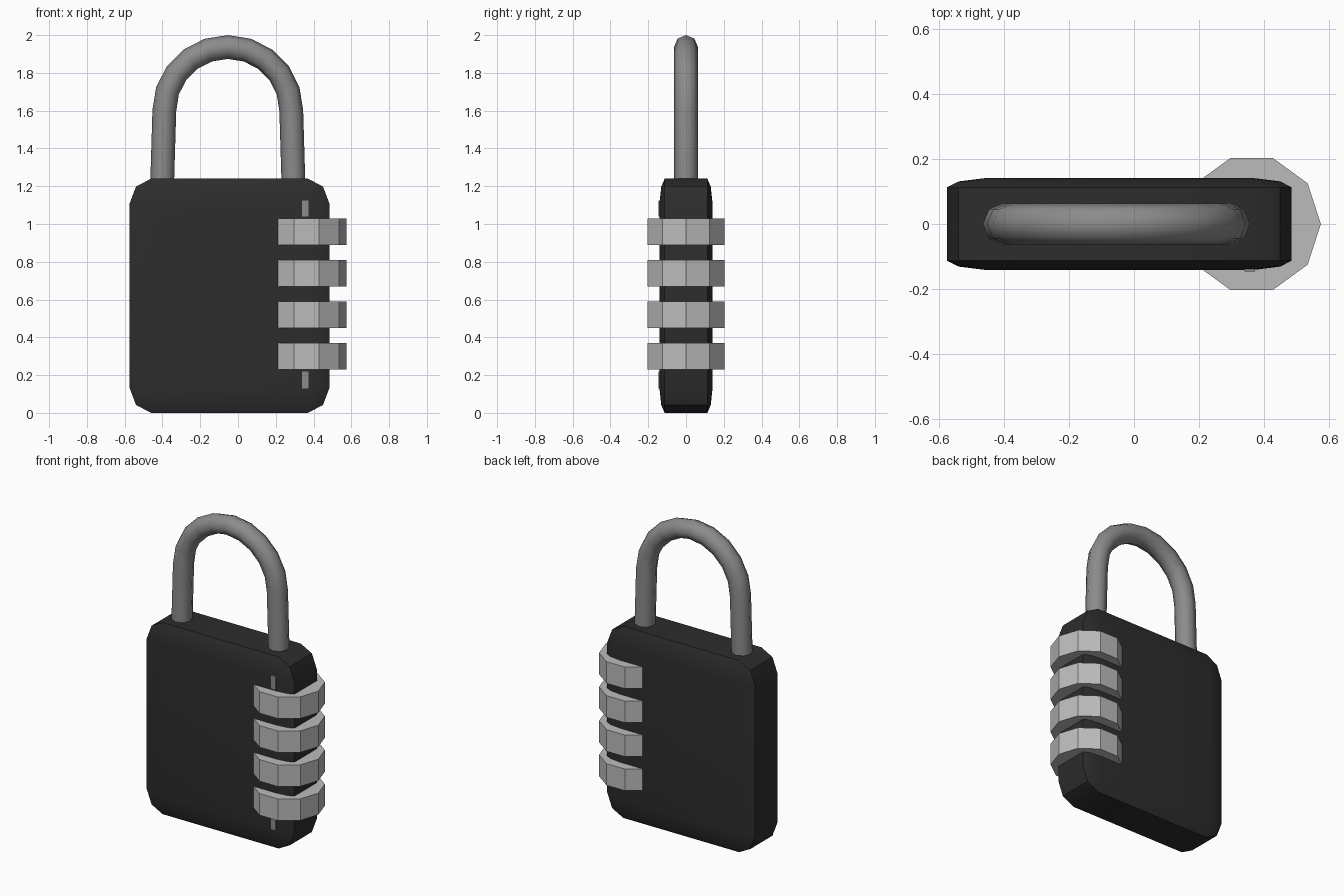
import bpy, bmesh, math
from mathutils import Vector

if "Cube" in bpy.data.objects:
    bpy.data.objects.remove(bpy.data.objects["Cube"])


def material(name, v):
    m = bpy.data.materials.new(name)
    m.diffuse_color = (v, v, v, 1)
    m.use_nodes = True
    m.node_tree.nodes["Principled BSDF"].inputs["Base Color"].default_value = m.diffuse_color
    return m


BLACK = material("black casing", 0.026)
STEEL = material("grey steel", 0.26)
SILVER = material("light grey dial", 0.5)


def finish(name, bm, mat, angle=None):
    bmesh.ops.remove_doubles(bm, verts=bm.verts, dist=0.0005)
    bmesh.ops.recalc_face_normals(bm, faces=bm.faces)
    me = bpy.data.meshes.new(name)
    bm.to_mesh(me)
    bm.free()
    me.materials.append(mat)
    ob = bpy.data.objects.new(name, me)
    bpy.context.collection.objects.link(ob)
    if angle:
        bpy.ops.object.select_all(action='DESELECT')
        ob.select_set(True)
        bpy.context.view_layer.objects.active = ob
        bpy.ops.object.shade_smooth_by_angle(angle=math.radians(angle))
    return ob


def loft(bm, rings):
    """Bridge closed rings of points and cap both ends."""
    rows = [[bm.verts.new(p) for p in r] for r in rings]
    n = len(rows[0])
    for a, b in zip(rows, rows[1:]):
        for i in range(n):
            j = (i + 1) % n
            bm.faces.new((a[i], a[j], b[j], b[i]))
    bm.faces.new(rows[0])
    bm.faces.new(rows[-1])


# Casing: rounded slab with stepped corners, lofted from front to back
CX, CZ, HX, HZ = -0.045, 0.62, 0.53, 0.62


def casing_ring(y, corner):
    pts = []
    for sx, sz, flip in ((1, 1, 1), (-1, 1, -1), (-1, -1, 1), (1, -1, -1)):
        for dx, dz in corner[::flip]:
            pts.append((CX + sx * (HX - dx), y, CZ + sz * (HZ - dz)))
    return pts


edge = [(0, 0.135), (0.035, 0.042), (0.115, 0)]
shoulder = [(0.035, 0.135), (0.06, 0.07), (0.115, 0.042)]
flat = [(0.115, 0.135)] * 3
steps = [(0.141, flat), (0.131, shoulder), (0.113, edge)]
bm = bmesh.new()
loft(bm, [casing_ring(-y, c) for y, c in steps]
     + [casing_ring(y, c) for y, c in reversed(steps)])
bmesh.ops.dissolve_degenerate(bm, edges=bm.edges, dist=0.0005)
finish("casing", bm, BLACK, 30)

# Shackle: eight-sided tube along two legs and an arch
SX, R = -0.054, 0.063
path = [(-0.348, 1.2)]
for i in range(11):
    a = math.pi * (1 - i / 10)
    path.append((0.336 * math.cos(a), 1.60 + 0.337 * math.sin(a)))
path.append((0.348, 1.2))
rings = []
for i, (x, z) in enumerate(path):
    p, q = path[max(i - 1, 0)], path[min(i + 1, len(path) - 1)]
    t = Vector((q[0] - p[0], 0, q[1] - p[1])).normalized()
    side = Vector((-t.z, 0, t.x))
    ring = []
    for k in range(8):
        a = k * math.tau / 8
        ring.append(Vector((SX + x, 0, z)) + side * R * math.cos(a)
                    + Vector((0, R * math.sin(a), 0)))
    rings.append(ring)
bm = bmesh.new()
loft(bm, rings)
finish("shackle", bm, STEEL, 50)

# Number dials: four flat ten-sided discs
for i in range(4):
    z = 0.30 + i * 0.22
    bm = bmesh.new()
    loft(bm, [[(0.362 + 0.213 * math.cos(k * math.tau / 10),
                0.213 * math.sin(k * math.tau / 10), z + h)
               for k in range(10)] for h in (-0.07, 0.07)])
    finish(f"dial_{i + 1}", bm, SILVER)

# Alignment marks: thin plates above and below the dials
for name, z0, z1 in (("upper_mark", 1.04, 1.125), ("lower_mark", 0.13, 0.22)):
    bm = bmesh.new()
    loft(bm, [[(0.34, y, z0), (0.372, y, z0), (0.372, y, z1), (0.34, y, z1)]
              for y in (-0.146, -0.137)])
    finish(name, bm, STEEL)
